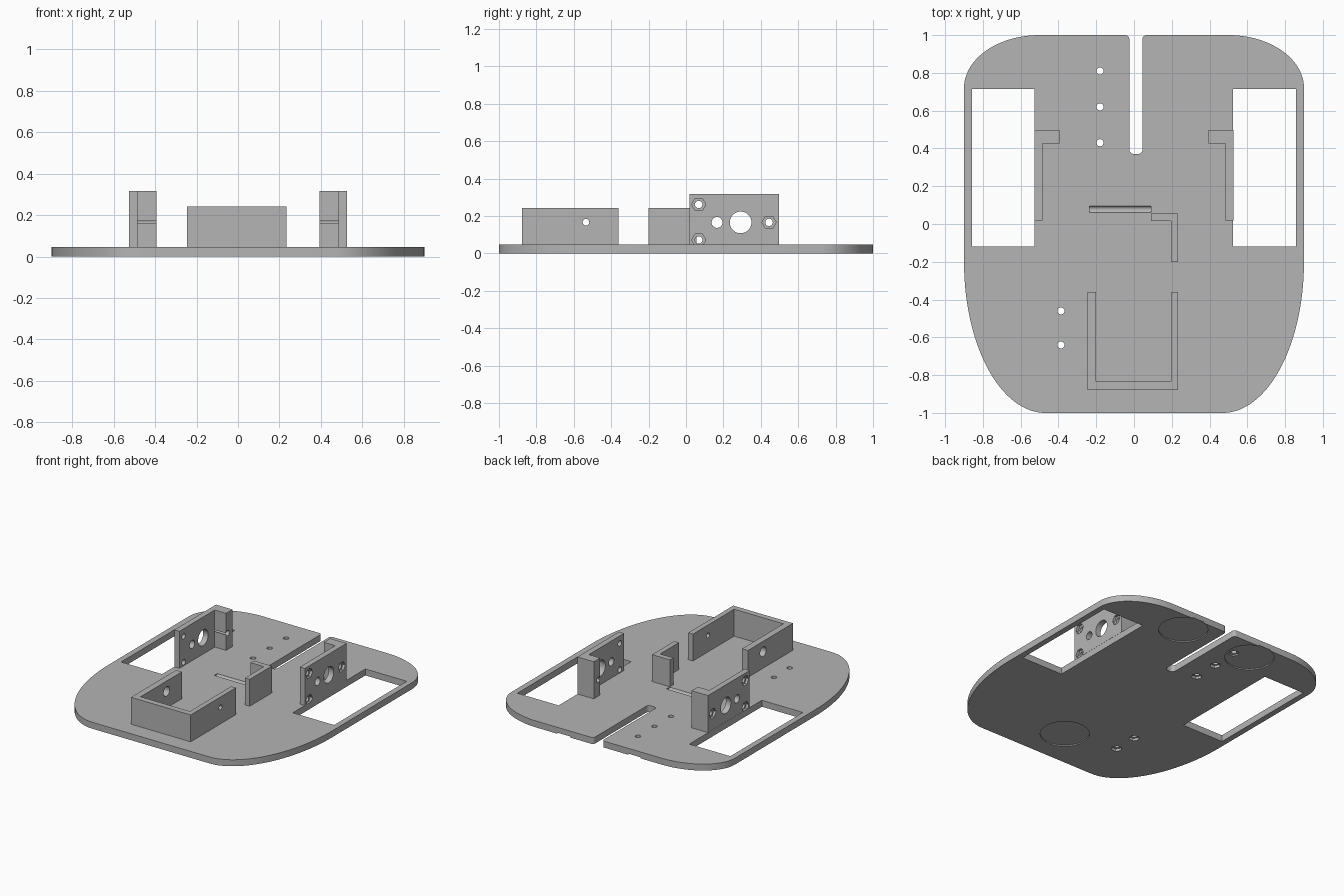
import bpy, bmesh
from math import cos, sin, radians
from mathutils import Matrix

if "Cube" in bpy.data.objects:
    bpy.data.objects.remove(bpy.data.objects["Cube"], do_unlink=True)

grey = bpy.data.materials.new("plain_grey")
grey.use_nodes = True
COLOUR = (0.46, 0.46, 0.46, 1)
grey.diffuse_color = COLOUR
grey.node_tree.nodes["Principled BSDF"].inputs["Base Color"].default_value = COLOUR

THICK = 0.047      # base plate thickness
BOX_TOP = 0.243    # height of battery walls
MOUNT_TOP = 0.317  # height of motor mounts


def arc(cx, cy, rx, ry, start, end, steps=8):
    angles = [radians(start + (end - start) * i / steps) for i in range(steps + 1)]
    return [(cx + rx * cos(a), cy + ry * sin(a)) for a in angles]


def prism(name, outline, z0, z1):
    """Extrude a flat outline between two heights."""
    bm = bmesh.new()
    face = bm.faces.new([bm.verts.new((x, y, z0)) for x, y in outline])
    top = bmesh.ops.extrude_face_region(bm, geom=[face])["geom"]
    bmesh.ops.translate(bm, vec=(0, 0, z1 - z0),
                        verts=[g for g in top if isinstance(g, bmesh.types.BMVert)])
    bmesh.ops.recalc_face_normals(bm, faces=bm.faces[:])
    mesh = bpy.data.meshes.new(name)
    bm.to_mesh(mesh)
    bm.free()
    mesh.materials.append(grey)
    obj = bpy.data.objects.new(name, mesh)
    bpy.context.collection.objects.link(obj)
    return obj


def rect(x0, x1, y0, y1):
    return [(x0, y0), (x1, y0), (x1, y1), (x0, y1)]


def disc(x, y, r, sides=24):
    return arc(x, y, r, r, 0, 360, sides)[:-1]


def x_prism(outline, x0, x1):
    """Cutter whose outline lies in (y, z) and which runs along x."""
    obj = prism("cutter", outline, min(x0, x1), max(x0, x1))
    obj.data.transform(Matrix(((0, 0, 1, 0), (1, 0, 0, 0), (0, 1, 0, 0), (0, 0, 0, 1))))
    return obj


def cut(obj, cutter):
    cutter.hide_render = True
    mod = obj.modifiers.new("cut", "BOOLEAN")
    mod.operation, mod.solver, mod.object = "DIFFERENCE", "EXACT", cutter
    bpy.context.view_layer.update()
    graph = bpy.context.evaluated_depsgraph_get()
    mesh = bpy.data.meshes.new_from_object(obj.evaluated_get(graph))
    obj.modifiers.clear()
    obj.data = mesh
    bpy.data.objects.remove(cutter, do_unlink=True)


# Base plate outline with the slot at the back
outline = (arc(0.065, 0.98, 0.02, 0.02, 180, 90, 4)
           + arc(0.5, 0.72, 0.4, 0.28, 90, 0, 24)
           + arc(0.47, -0.2, 0.43, 0.8, 0, -90, 32)
           + arc(-0.47, -0.2, 0.43, 0.8, -90, -180, 32)
           + arc(-0.5, 0.72, 0.4, 0.28, 180, 90, 24)
           + arc(-0.045, 0.98, 0.02, 0.02, 90, 0, 4)
           + arc(0, 0.395, 0.025, 0.025, 180, 270, 5)
           + arc(0.02, 0.395, 0.025, 0.025, 270, 360, 5))
plate = prism("base_plate", outline, 0, THICK)

# Wheel openings
for x0, x1 in ((-0.858, -0.527), (0.525, 0.858)):
    cut(plate, prism("cutter", rect(x0, x1, -0.12, 0.715), -0.1, 0.1))

# Screw holes with nut pockets underneath
for x, y in ((-0.18, 0.81), (-0.18, 0.62), (-0.18, 0.43), (-0.387, -0.46), (-0.387, -0.64)):
    cut(plate, prism("cutter", disc(x, y, 0.019, 16), -0.1, 0.1))
    cut(plate, prism("cutter", disc(x, y, 0.036, 6), -0.1, 0.018))

# Shallow round pockets underneath
for x, y in ((-0.285, 0.845), (0.285, 0.845), (0, -0.71)):
    cut(plate, prism("cutter", disc(x, y, 0.163, 48), -0.1, 0.008))

# Rounded wire groove
cut(plate, x_prism(disc(0.078, THICK + 0.004, 0.018), -0.235, 0.09))

# Motor mounts
for side, name in ((-1, "right_motor_mount"), (1, "left_motor_mount")):
    ell = [(0.526, 0.018), (0.526, 0.498), (0.394, 0.498),
           (0.394, 0.425), (0.485, 0.425), (0.485, 0.018)]
    mount = prism(name, [(side * x, y) for x, y in ell], THICK, MOUNT_TOP)
    for y, z, r in ((0.292, 0.166, 0.058), (0.166, 0.166, 0.029)):
        cut(mount, x_prism(disc(y, z, r, 32), side * 0.45, side * 0.6))
    for y, z in ((0.068, 0.262), (0.068, 0.072), (0.444, 0.166)):
        cut(mount, x_prism(disc(y, z, 0.02, 16), side * 0.3, side * 0.6))
        cut(mount, x_prism(disc(y, z, 0.038, 6), side * 0.508, side * 0.6))

# Battery holder, open at the back
holder = prism("battery_holder",
               [(-0.247, -0.36), (-0.247, -0.878), (0.234, -0.878), (0.234, -0.36),
                (0.197, -0.36), (0.197, -0.835), (-0.2, -0.835), (-0.2, -0.36)],
               THICK, BOX_TOP)
cut(holder, x_prism(disc(-0.535, 0.167, 0.018, 16), 0.1, 0.4))
cut(holder, x_prism(disc(-0.535, 0.167, 0.035), -0.4, -0.1))

# Corner wall that holds the far end of the battery
prism("battery_corner_stop",
      [(0.09, 0.056), (0.09, 0.017), (0.197, 0.017), (0.197, -0.2), (0.234, -0.2), (0.234, 0.056)],
      THICK, BOX_TOP)

# Smooth the curved walls, keep the corners sharp
bpy.ops.object.select_all(action="DESELECT")
for obj in bpy.context.scene.objects:
    if obj.type == "MESH":
        obj.select_set(True)
        bpy.context.view_layer.objects.active = obj
bpy.ops.object.shade_smooth_by_angle(angle=radians(30))
